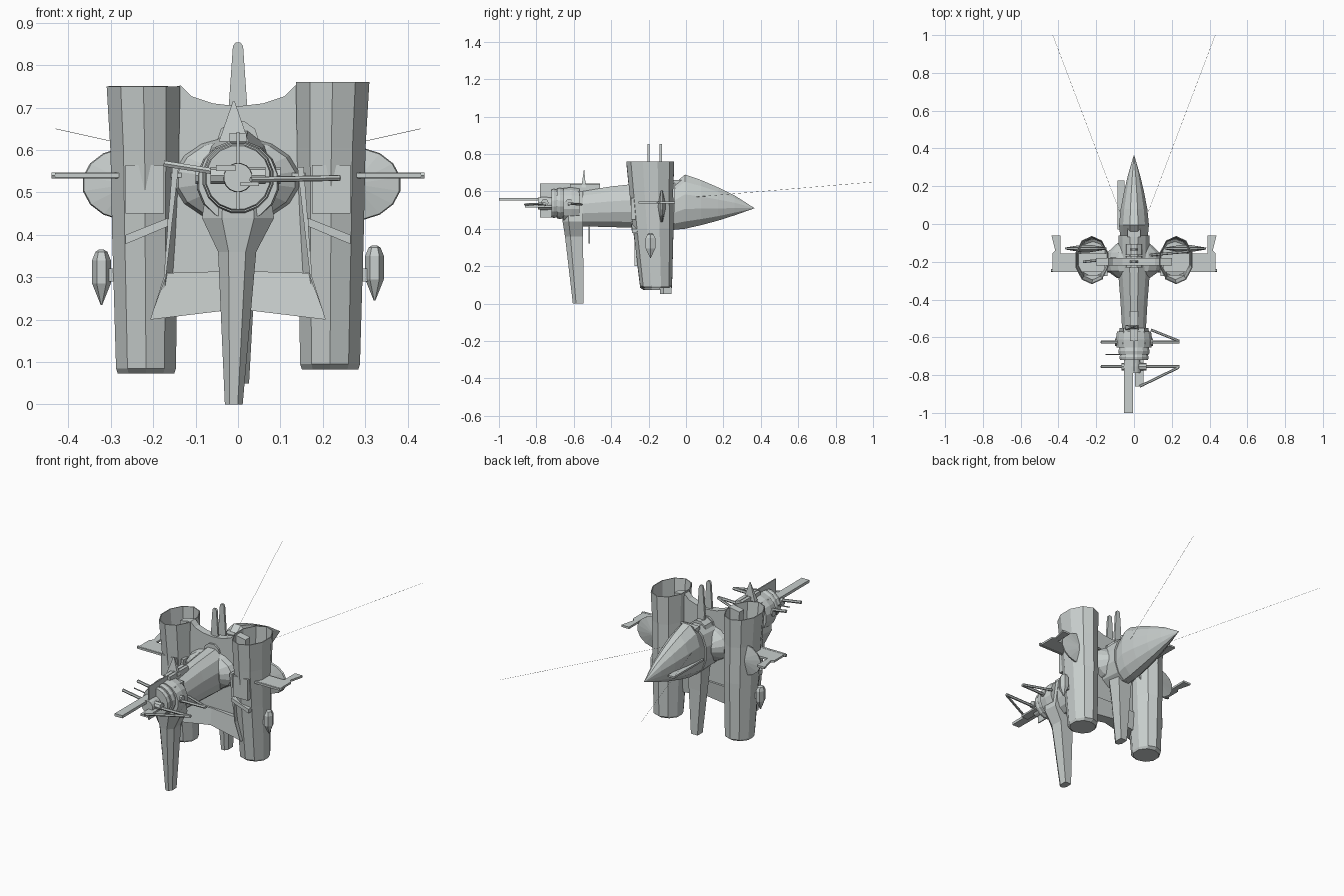
import bpy, bmesh, math
from mathutils import Vector

if "Cube" in bpy.data.objects:
    bpy.data.objects.remove(bpy.data.objects["Cube"])

grey = bpy.data.materials.new("pale_hull_grey")
grey.diffuse_color = (0.58, 0.62, 0.61, 1)
grey.use_nodes = True
grey.node_tree.nodes["Principled BSDF"].inputs["Base Color"].default_value = grey.diffuse_color


def finish(name, bm):
    bmesh.ops.recalc_face_normals(bm, faces=bm.faces)
    me = bpy.data.meshes.new(name)
    bm.to_mesh(me)
    bm.free()
    me.materials.append(grey)
    ob = bpy.data.objects.new(name, me)
    bpy.context.collection.objects.link(ob)
    return ob


def loft(name, rings, cap_start=True, cap_end=True):
    bm = bmesh.new()
    loops = [[bm.verts.new(p) for p in r] for r in rings]
    n = len(loops[0])
    for a, b in zip(loops, loops[1:]):
        for i in range(n):
            j = (i + 1) % n
            bm.faces.new((a[i], a[j], b[j], b[i]))
    if cap_start:
        bm.faces.new(loops[0])
    if cap_end:
        bm.faces.new(loops[-1])
    return finish(name, bm)


def ring(axis, at, c1, c2, r1, r2, n=12, turn=0.5):
    """Elliptic ring: axis y uses (x, z), axis z uses (x, y)."""
    pts = []
    for i in range(n):
        t = 2 * math.pi * (i + turn) / n
        a, b = c1 + r1 * math.cos(t), c2 + r2 * math.sin(t)
        pts.append((a, at, b) if axis == 'y' else (a, b, at))
    return pts


def box(name, x0, x1, y0, y1, z0, z1):
    return loft(name, [[(x0, y0, z), (x1, y0, z), (x1, y1, z), (x0, y1, z)] for z in (z0, z1)])


def rod(name, a, b, r, n=6):
    a, b = Vector(a), Vector(b)
    q = (b - a).to_track_quat('Z', 'Y')
    circle = [q @ Vector((r * math.cos(t), r * math.sin(t), 0))
              for t in [2 * math.pi * i / n for i in range(n)]]
    return loft(name, [[a + p for p in circle], [b + p for p in circle]])


def slab(name, outline, y0, y1):
    """Outline in x, z pushed through y."""
    return loft(name, [[(x, y, z) for x, z in outline] for y in (y0, y1)])


def plate(name, outline, z0, z1):
    """Outline in x, y pushed through z."""
    return loft(name, [[(x, y, z) for x, y in outline] for z in (z0, z1)])


# fuselage (y, half width, bottom, top)
hull = [(-0.68, .05, .46, .59), (-0.56, .065, .41, .605), (-0.40, .075, .405, .63),
        (-0.22, .09, .40, .65), (-0.06, .085, .39, .66)]
loft("fuselage", [ring('y', y, 0, (a + b) / 2, w, (b - a) / 2) for y, w, a, b in hull])

# swelling between the tubes
loft("middle_fairing", [ring('y', y, -.003, .53, r, r * .68, 16)
                        for y, r in ((-.285, .09), (-.25, .14), (-.21, .152), (-.15, .14), (-.10, .085))])

# pointed tail hull
nose = [(-0.07, .075, .39, .64), (-0.005, .082, .395, .695), (.08, .073, .415, .665),
        (.17, .055, .44, .625), (.26, .033, .47, .58), (.365, .001, .509, .511)]
loft("pointed_hull", [ring('y', y, 0, (a + b) / 2, w, (b - a) / 2) for y, w, a, b in nose])
box("hull_side_plate", -.088, -.05, -.03, .23, .50, .51)
box("hull_top_block", -.035, .035, -.07, 0, .62, .66)

# front hub: stacked discs
for i, (y0, y1, r, c) in enumerate([(-.69, -.655, .085, .535), (-.655, -.57, .098, .525),
                                    (-.72, -.69, .079, .535), (-.79, -.72, .035, .535)]):
    loft(f"hub_disc_{i}", [ring('y', y0, 0, c, r * .96, r * .96, 16),
                           ring('y', (y0 + y1) / 2, 0, c, r, r, 16),
                           ring('y', y1, 0, c, r * .94, r * .94, 16)])
box("front_paddle", -.052, -.006, -1.0, -.66, .55, .565)
box("front_short_paddle", .006, .05, -.86, -.65, .515, .525)
box("front_fin", -.003, .003, -.78, -.46, .46, .643)
box("top_rail", -.02, .02, -.62, -.46, .60, .64)

# front rods, sleeves and braces
for i, (y, hub) in enumerate([(-.625, .10), (-.755, .065)]):
    rod(f"cross_rod_left_{i}", (-.175, y, .568), (-.03, y, .545), .008)
    rod(f"cross_rod_right_{i}", (.03, y, .53), (.24, y, .534), .008)
    rod(f"rod_sleeve_{i}", (-hub, y, .54), (hub, y, .54), .02, 8)
rod("brace_inner", (.09, -.56, .53), (.24, -.62, .534), .007)
rod("brace_outer", (.03, -.86, .53), (.235, -.76, .534), .007)
rod("thin_side_rod", (-.15, -.69, .56), (0, -.69, .54), .003)

# front upright spike and lower blade
loft("front_spike", [[(-.045, -.56, .62), (.025, -.56, .62), (.025, -.535, .62), (-.045, -.535, .62)],
                     [(-.012, -.546, .715), (-.008, -.546, .715), (-.008, -.544, .715), (-.012, -.544, .715)]])
slab("front_lower_blade", [(-.02, .42), (.02, .42), (.012, .32), (-.008, .32)], -.52, -.512)

# long landing pylons (z, x centre, half width, y min, y max)
def pylon(name, rows):
    rings = []
    for z, x, w, y0, y1 in rows:
        m = y0 + .3 * (y1 - y0)
        rings.append([(x - w * .45, y0, z), (x + w * .45, y0, z), (x + w, m, z), (x + w * .9, y1, z),
                      (x - w * .9, y1, z), (x - w, m, z)])
    loft(name, rings)


pylon("front_pylon", [(0, -.01, .021, -.605, -.548), (.36, -.002, .045, -.647, -.55),
                      (.44, 0, .085, -.66, -.55), (.6, 0, .06, -.67, -.55)])
pylon("rear_pylon", [(.05, .004, .022, -.138, -.077), (.3, 0, .04, -.16, -.075),
                     (.45, 0, .05, -.18, -.07)])

# web joining the two tubes, with a thicker lower lip
top = [(-.2, .74), (-.135, .752), (-.11, .727), (-.06, .71), (0, .703),
       (.06, .71), (.11, .727), (.135, .752), (.2, .74)]
slab("tube_web", top + [(.17, .30), (0, .315), (-.17, .30)], -.22, -.18)
for s in (-1, 1):
    loft(f"web_lower_lip_{s}", [
        [(0, -.23, .315), (0, -.17, .315), (0, -.18, .225), (0, -.24, .225)],
        [(s * .17, -.245, .31), (s * .17, -.17, .31), (s * .207, -.18, .2), (s * .207, -.265, .2)]])
    slab(f"web_edge_fin_{s}", [(s * .14, .56), (s * .155, .56), (s * .175, .3), (s * .207, .2),
                               (s * .17, .3)], -.275, -.20)

# tall propeller blades
for i, y in enumerate((-.2, -.135)):
    slab(f"tall_blade_{i}", [(-.012, .6), (.012, .6), (.022, .70), (.012, .845), (.006, .853),
                             (-.006, .853), (-.012, .845), (-.022, .70)], y - .006, y + .006)
    rod(f"blade_hub_{i}", (0, y - .03, .62), (0, y + .03, .62), .05, 10)
rod("slanted_blade", (-.27, -.20, .60), (.29, -.145, .60), .007)

for s, side in ((-1, "left"), (1, "right")):
    dz = .005 * s
    # open tapering tube with a blunt closed foot
    rows = [(.078, .217, -.160, .066, .066), (.09, .217, -.160, .07, .082), (.4, .219, -.175, .077, .104),
            (.6, .220, -.186, .080, .113), (.755, .223, -.191, .086, .123)]
    tube = loft(f"{side}_tube", [ring('z', z + dz, s * x, y, a * 1.06, b * 1.04, 10, .5)
                                 for z, x, y, a, b in rows], True, False)
    m = tube.modifiers.new("wall", 'SOLIDIFY')
    m.thickness = .005
    # lens disc across the tube
    cx = .272 if s > 0 else -.255
    lens = [(-.15, .02), (-.135, .11), (-.125, .113), (-.11, .02)]
    loft(f"{side}_lens_disc", [ring('y', y, cx, .52, r, r * .77, 16) for y, r in lens])
    # flush panel and slanted fin on the front of the tube
    box(f"{side}_tube_panel", min(s * .175, s * .265), max(s * .175, s * .265), -.294, -.27, .45, .565)
    loft(f"{side}_panel_fin", [
        [(s * .165, -.295, .44), (s * .165, -.25, .44), (s * .165, -.25, .42), (s * .165, -.295, .42)],
        [(s * .265, -.288, .40), (s * .265, -.25, .40), (s * .265, -.25, .378), (s * .265, -.288, .378)]])
    # bent flat wing
    plate(f"{side}_wing", [(s * x, y) for x, y in [
        (.06, -.255), (.432, -.255), (.432, -.155), (.417, -.14), (.437, -.06), (.39, -.06),
        (.39, -.155), (.06, -.155)]], .535, .546)
    rod(f"{side}_wing_edge", (s * .28, -.245, .54), (s * .44, -.245, .54), .008)
    # hanging pod with bracket
    pod = [(.24, .002), (.29, .022), (.345, .022), (.365, .014), (.37, .006)]
    loft(f"{side}_pod", [ring('z', z + dz, s * .322, -.19, r, r * 1.35, 6, 0) for z, r in pod])
    box(f"{side}_pod_bracket", min(s * .28, s * .315), max(s * .28, s * .315), -.2, -.18, .29, .32)
    # long thin aerial
    rod(f"{side}_aerial", (s * .07, .05, .57), (s * .43, 1.0, .65), .0006, 4)
